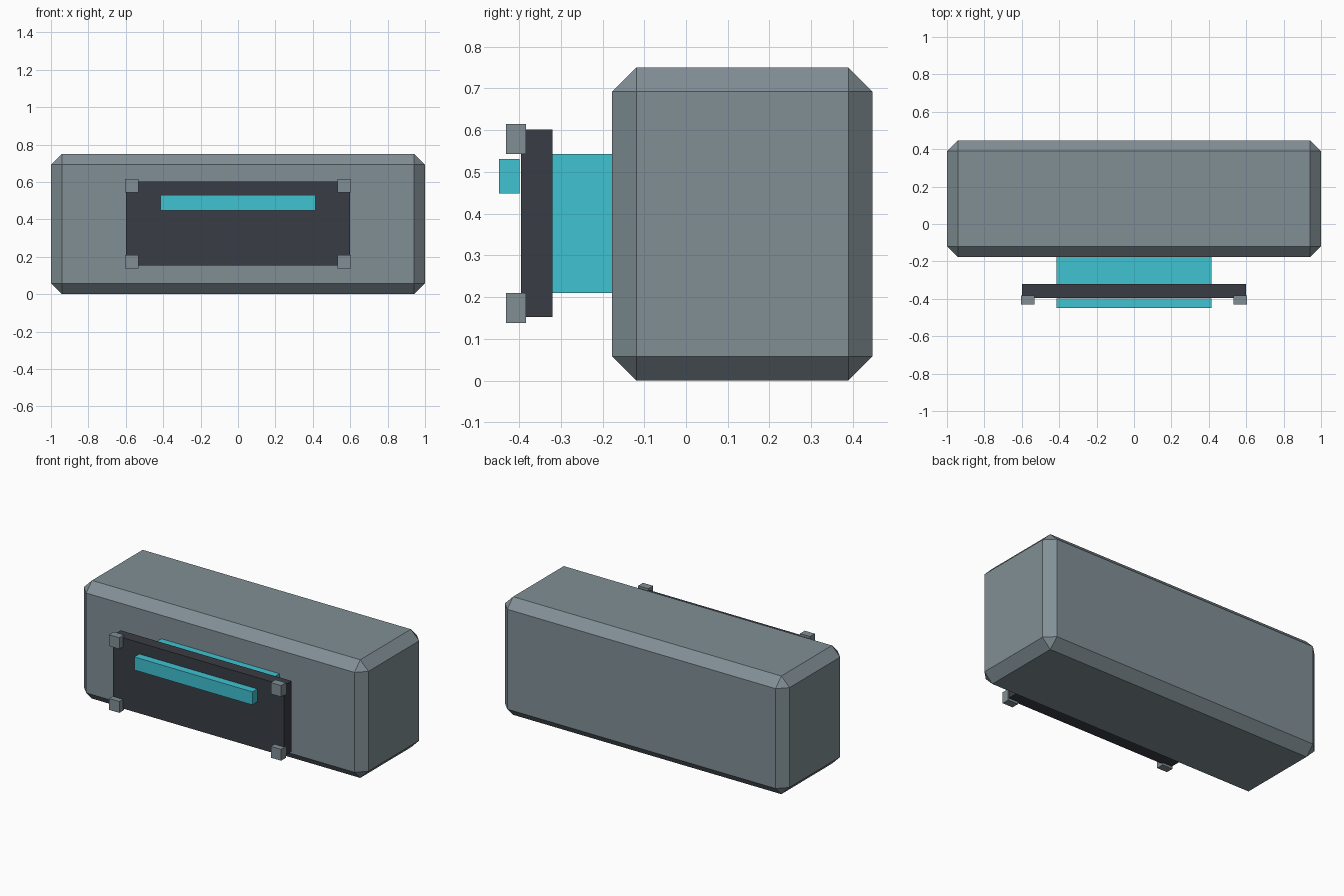
import bpy

if "Cube" in bpy.data.objects:
    bpy.data.objects.remove(bpy.data.objects["Cube"])


def material(name, rgb):
    m = bpy.data.materials.new(name)
    m.diffuse_color = (*rgb, 1)
    m.use_nodes = True
    m.node_tree.nodes["Principled BSDF"].inputs["Base Color"].default_value = m.diffuse_color
    return m


GREY = material("blue grey", (0.22, 0.275, 0.30))
DARK = material("charcoal", (0.041, 0.046, 0.058))
TEAL = material("teal", (0.05, 0.54, 0.64))


def box(name, x, y, z, mat, bevel=0):
    """Box from (min, max) ranges, with optional chamfered edges."""
    bpy.ops.mesh.primitive_cube_add(size=1)
    ob = bpy.context.object
    ob.name = name
    ob.location = [(r[0] + r[1]) / 2 for r in (x, y, z)]
    ob.scale = [r[1] - r[0] for r in (x, y, z)]
    bpy.ops.object.transform_apply(location=False, rotation=False, scale=True)
    ob.data.materials.append(mat)
    if bevel:
        mod = ob.modifiers.new("chamfer", 'BEVEL')
        mod.width = bevel
        mod.segments = 1
    return ob


# Main chamfered housing
box("housing", (-1, 1), (-0.177, 0.447), (0, 0.75), GREY, 0.058)

# Neck joining the housing to the front panel
box("neck", (-0.415, 0.415), (-0.322, -0.175), (0.21, 0.543), TEAL)

# Front panel with a raised light bar
box("front_panel", (-0.6, 0.6), (-0.395, -0.32), (0.152, 0.601), DARK)
box("light_bar", (-0.415, 0.415), (-0.448, -0.399), (0.448, 0.531), TEAL)

# Corner bolts on the panel
for sx, side in ((-1, "left"), (1, "right")):
    for z, level in ((0.174, "lower"), (0.579, "upper")):
        box(f"bolt_{level}_{side}", (sx * 0.568 - 0.036, sx * 0.568 + 0.036),
            (-0.431, -0.383), (z - 0.036, z + 0.036), GREY)
